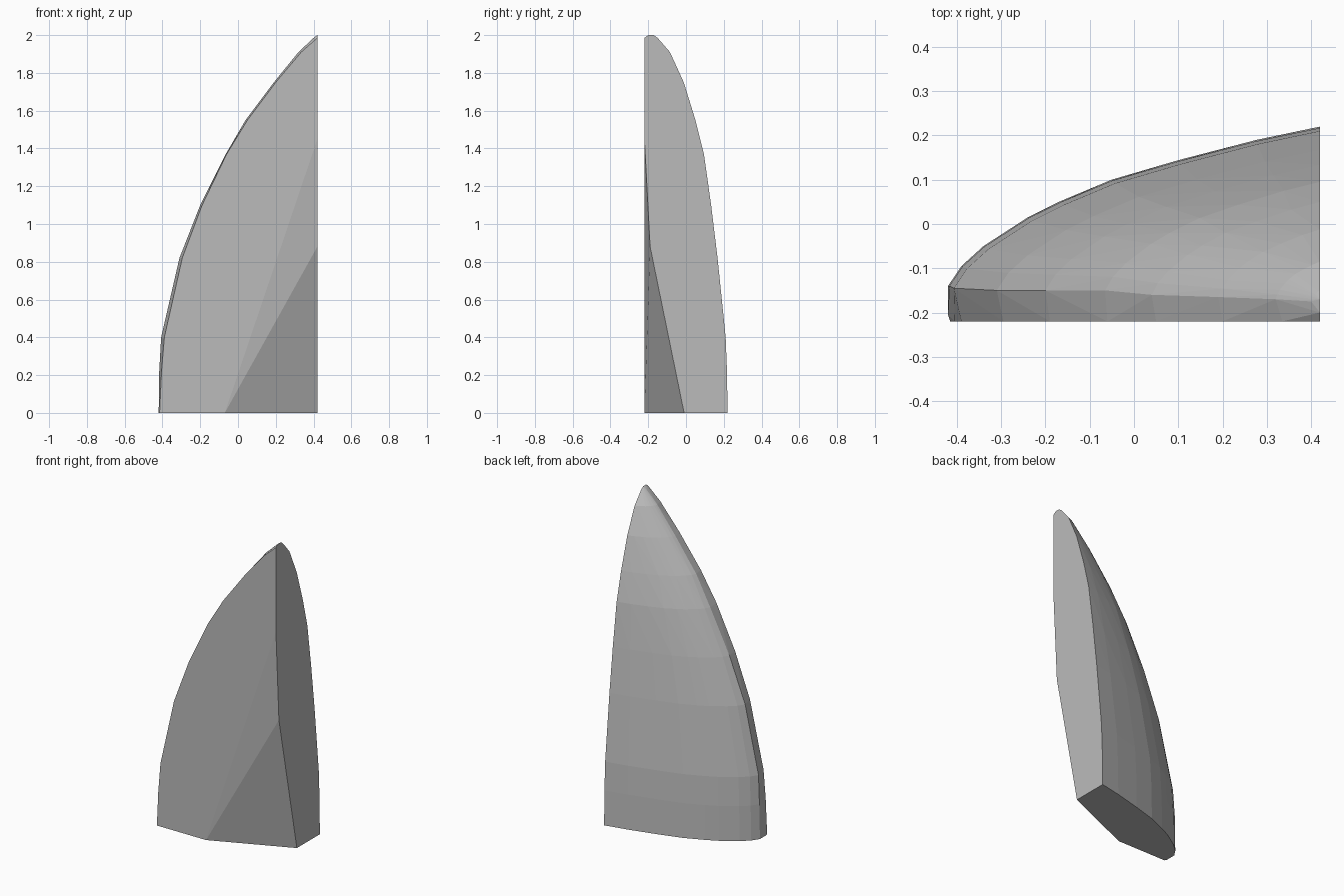
import bpy
import bmesh
import math

cube = bpy.data.objects.get("Cube")
if cube:
    bpy.data.objects.remove(cube, do_unlink=True)

SIDE, FRONT = 0.42, -0.22  # flat side plane (x) and flat front plane (y)

# Height levels: z, outer edge x, outer edge y, front edge x, back y at the side plane
levels = [
    (0.00, -0.42, -0.14, -0.415, 0.22),
    (0.22, -0.417, -0.14, -0.405, 0.217),
    (0.40, -0.407, -0.145, -0.39, 0.21),
    (0.82, -0.31, -0.15, -0.295, 0.167),
    (1.10, -0.20, -0.15, -0.19, 0.133),
    (1.37, -0.065, -0.15, -0.06, 0.095),
    (1.55, 0.04, -0.16, 0.05, 0.05),
    (1.75, 0.19, -0.165, 0.20, -0.012),
    (1.91, 0.32, -0.17, 0.335, -0.085),
    (1.985, 0.40, -0.175, 0.42, -0.15),
]

# Shape of the bulging back: fraction across, fraction of depth
bulge = [(0, 0), (0.036, 0.125), (0.095, 0.25), (0.214, 0.43), (0.3, 0.53),
         (0.44, 0.667), (0.62, 0.79), (0.83, 0.917), (1, 1)]

points = []
for z, edge_x, edge_y, front_x, back_y in levels:
    points.append((front_x, FRONT, z))
    for u, f in bulge:
        points.append((edge_x + (SIDE - edge_x) * u,
                       edge_y + (back_y - edge_y) * f, z))

# Blunt tip, lower edge corner and the slanted cuts on the front lower corner
points += [(SIDE, -0.20, 2.0), (SIDE, -0.17, 2.0), (-0.42, -0.205, 0),
           (-0.07, FRONT, 0), (SIDE, FRONT, 1.45),
           (SIDE, -0.19, 0.88), (SIDE, -0.01, 0)]

# Wrap the sections in one faceted convex shell
bm = bmesh.new()
for p in points:
    bm.verts.new(p)
bmesh.ops.remove_doubles(bm, verts=bm.verts[:], dist=0.0005)
bmesh.ops.convex_hull(bm, input=bm.verts[:])
bmesh.ops.delete(bm, geom=[v for v in bm.verts if not v.link_faces], context='VERTS')
bmesh.ops.dissolve_limit(bm, angle_limit=math.radians(0.3),
                         verts=bm.verts[:], edges=bm.edges[:])
bmesh.ops.recalc_face_normals(bm, faces=bm.faces[:])

mesh = bpy.data.meshes.new("shell_fragment")
bm.to_mesh(mesh)
bm.free()
shard = bpy.data.objects.new("shell_fragment", mesh)
bpy.context.collection.objects.link(shard)

# Plain grey
grey = bpy.data.materials.new("plain_grey")
grey.use_nodes = True
colour = (0.5, 0.5, 0.5, 1)
grey.diffuse_color = colour
for node in grey.node_tree.nodes:
    if node.type == 'BSDF_PRINCIPLED':
        node.inputs["Base Color"].default_value = colour
mesh.materials.append(grey)
